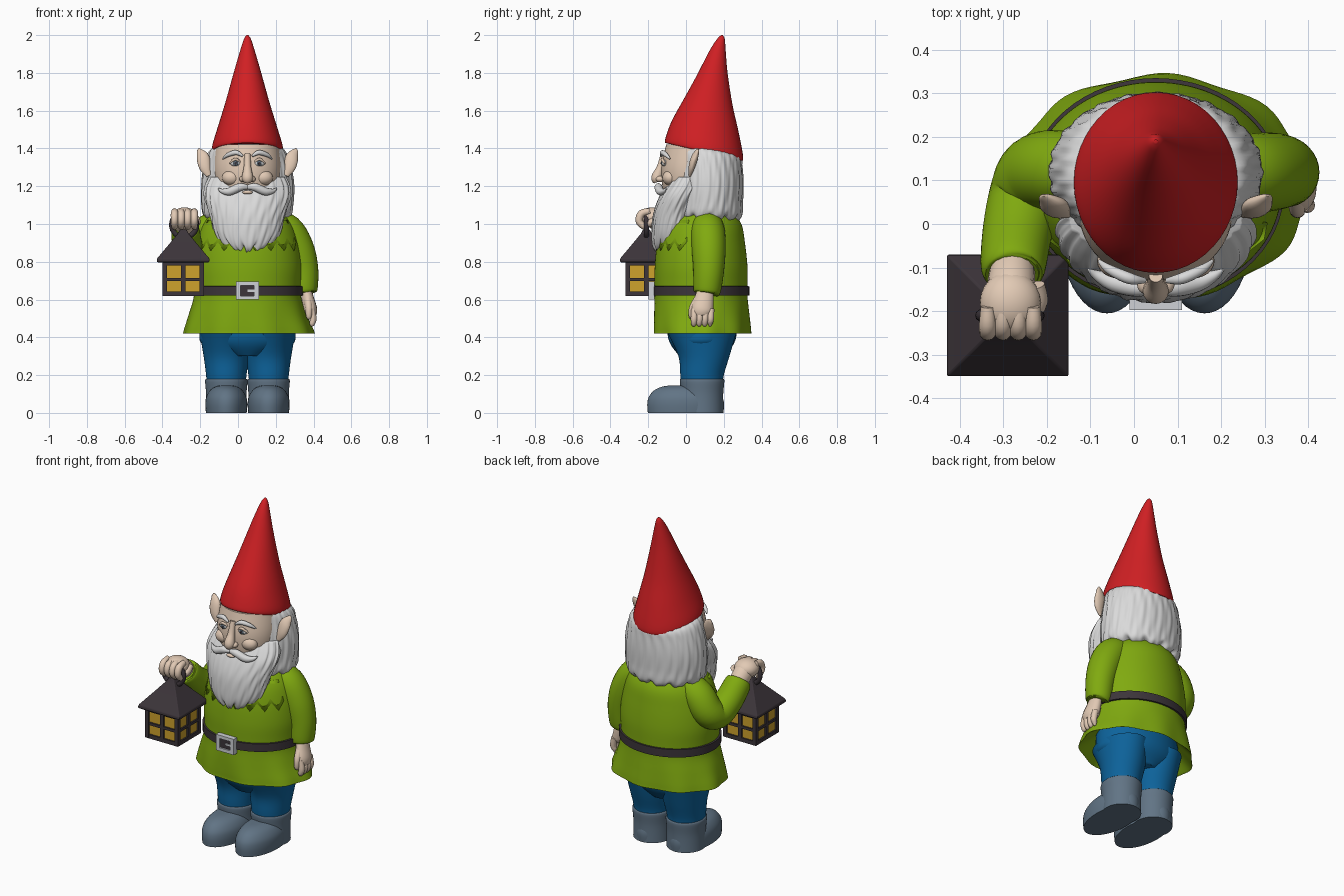
import bpy, bmesh, math
from mathutils import Vector, Matrix

if "Cube" in bpy.data.objects:
    bpy.data.objects.remove(bpy.data.objects["Cube"])

def material(name, r, g, b):
    m = bpy.data.materials.new(name)
    m.diffuse_color = (r, g, b, 1)
    m.use_nodes = True
    m.node_tree.nodes["Principled BSDF"].inputs["Base Color"].default_value = m.diffuse_color
    return m

RED = material("hat_red", .63, .014, .017)
GREEN = material("tunic_green", .215, .40, .005)
BLUE = material("trouser_blue", .004, .125, .33)
GREY = material("boot_grey", .12, .175, .235)
SKIN = material("skin", .76, .59, .46)
WHITE = material("hair_white", .70, .70, .70)
DARK = material("dark_iron", .045, .035, .042)
GOLD = material("window_gold", .62, .36, .025)
SILVER = material("buckle_silver", .62, .64, .67)
IRIS = material("iris_grey", .10, .14, .18)

def finish(name, bm, mat, smooth=True, angle=50):
    bmesh.ops.recalc_face_normals(bm, faces=bm.faces)
    me = bpy.data.meshes.new(name)
    bm.to_mesh(me)
    bm.free()
    me.materials.append(mat)
    ob = bpy.data.objects.new(name, me)
    bpy.context.collection.objects.link(ob)
    if smooth:
        bpy.ops.object.select_all(action='DESELECT')
        ob.select_set(True)
        bpy.context.view_layer.objects.active = ob
        bpy.ops.object.shade_smooth_by_angle(angle=math.radians(angle))
    return ob

def spline(keys, sub):
    """Catmull-Rom interpolation of equal-length tuples."""
    out = []
    k = [keys[0]] + list(keys) + [keys[-1]]
    for i in range(1, len(k) - 2):
        for s in range(sub):
            t = s / sub
            out.append([.5 * (2*b + (c-a)*t + (2*a-5*b+4*c-d)*t*t + (3*b-a-3*c+d)*t**3)
                        for a, b, c, d in zip(*k[i-1:i+3])])
    return out + [list(keys[-1])]

def skin_rings(name, rings, mat, angle=50):
    """Bridge rings of points and cap both ends."""
    bm = bmesh.new()
    vs = [[bm.verts.new(p) for p in r] for r in rings]
    n = len(vs[0])
    for a, b in zip(vs, vs[1:]):
        for i in range(n):
            bm.faces.new((a[i], a[(i+1) % n], b[(i+1) % n], b[i]))
    bm.faces.new(vs[0][::-1])
    bm.faces.new(vs[-1])
    return finish(name, bm, mat, angle=angle)

def loft(name, keys, mat, n=48, sub=5, shape=None, angle=50):
    """Stack of ellipses: (cx, cy, cz, rx, ry, slope in y); shape(a, z) -> (radius factor, dz)."""
    rings = []
    for cx, cy, cz, rx, ry, sl in spline([tuple(k) + (0,) * (6 - len(k)) for k in keys], sub):
        ring = []
        for i in range(n):
            a = math.tau * i / n
            f, dz = shape(a, cz) if shape else (1, 0)
            y = ry * f * math.sin(a)
            ring.append((cx + rx * f * math.cos(a), cy + y, cz + sl * y + dz))
        rings.append(ring)
    return skin_rings(name, rings, mat, angle)

def tube(name, keys, mat, ref=(1, 0, 0), squash=1, n=16, sub=5):
    """Round limb through (x, y, z, radius)."""
    pts = spline(keys, sub)
    rings = []
    for i, p in enumerate(pts):
        d = (Vector(pts[min(i+1, len(pts)-1)][:3]) - Vector(pts[max(i-1, 0)][:3])).normalized()
        u = Vector(ref)
        u = (u - d * u.dot(d)).normalized()
        v = d.cross(u)
        rings.append([Vector(p[:3]) + p[3] * (squash * math.cos(a) * u + math.sin(a) * v)
                      for a in (math.tau * j / n for j in range(n))])
    return skin_rings(name, rings, mat)

def ball(name, c, r, mat):
    bm = bmesh.new()
    bmesh.ops.create_uvsphere(bm, u_segments=24, v_segments=14, radius=1,
                              matrix=Matrix.Translation(c) @ Matrix.Diagonal((*r, 1)))
    return finish(name, bm, mat)

def box(name, c, s, mat):
    bm = bmesh.new()
    bmesh.ops.create_cube(bm, size=1, matrix=Matrix.Translation(c) @ Matrix.Diagonal((*s, 1)))
    return finish(name, bm, mat, smooth=False)

CX = .05  # the figure stands a little right of the origin

# Hat
loft("hat", [(CX, .1, 1.39, .165, .18, -.23), (CX, .095, 1.383, .185, .205, -.23),
             (CX, .097, 1.42, .185, .203, -.22), (CX, .101, 1.52, .155, .176, -.15),
             (CX, .117, 1.65, .115, .128, -.1), (CX, .142, 1.80, .073, .078, 0),
             (CX, .168, 1.92, .038, .042, 0), (CX, .185, 1.98, .018, .02, 0),
             (CX, .19, 2.0, .004, .004, 0)], RED)

# Head and face
loft("head", [(CX, .05, 1.10, .13, .15), (CX, .03, 1.20, .165, .155),
              (CX, .035, 1.30, .178, .165), (CX, .06, 1.42, .17, .165)], SKIN)
tube("nose", [(CX, -.118, 1.37, .016), (CX, -.135, 1.30, .02), (CX, -.154, 1.245, .03),
              (CX, -.15, 1.222, .02)], SKIN)
for s, side in ((-1, "right"), (1, "left")):
    ball(side + "_nostril", (CX + s*.025, -.138, 1.238), (.018, .022, .016), SKIN)
    ball(side + "_cheek", (CX + s*.085, -.085, 1.245), (.05, .04, .04), SKIN)
    ex = CX + s*.063
    ball(side + "_eyeball", (ex, -.113, 1.322), (.028, .017, .017), WHITE)
    ball(side + "_iris", (ex, -.127, 1.322), (.013, .005, .014), IRIS)
    ball(side + "_pupil", (ex, -.131, 1.322), (.006, .003, .007), DARK)
    tube(side + "_eyelid", [(ex - .032, -.112, 1.32, .005), (ex, -.126, 1.343, .008),
                            (ex + .032, -.112, 1.32, .005)], SKIN, ref=(0, 1, 0))
    tube(side + "_eyebrow", [(CX + s*.025, -.13, 1.36, .006), (CX + s*.06, -.125, 1.378, .013),
                             (CX + s*.105, -.105, 1.365, .011), (CX + s*.13, -.085, 1.345, .004)],
         WHITE, ref=(0, 1, 0))
    tube(side + "_moustache", [(CX, -.142, 1.195, .012), (CX + s*.04, -.146, 1.195, .021),
                               (CX + s*.095, -.135, 1.172, .021), (CX + s*.135, -.118, 1.175, .012),
                               (CX + s*.155, -.105, 1.19, .003)], WHITE, ref=(0, 1, 0))
    tube(side + "_ear", [(CX + s*.205, .02, 1.255, .012), (CX + s*.225, .03, 1.30, .03),
                         (CX + s*.235, .045, 1.35, .034), (CX + s*.252, .06, 1.385, .018),
                         (CX + s*.257, .065, 1.40, .004)], SKIN, ref=(0, 1, 0), squash=.55)
ball("lower_lip", (CX, -.142, 1.168), (.028, .014, .01), SKIN)

# Hair and beard with wavy strands and a ragged lower edge
def strands(k, amp, hem, jag):
    def f(a, z):
        w = math.sin(k*a + 5*math.sin(9*z)) + .6 * math.sin(1.7*k*a - 14*z)
        low = max(0, min(1, (hem + .1 - z) / .1))
        return 1 + amp * w, jag * low * math.sin(k * .5 * a + 1) + jag * .6 * low * math.sin(k*a)
    return f

loft("hair", [(CX, .12, 1.02, .17, .14), (CX, .115, 1.045, .23, .182), (CX, .118, 1.12, .243, .182),
              (CX, .12, 1.22, .243, .182, -.03), (CX, .12, 1.32, .225, .178, -.1),
              (CX, .12, 1.385, .20, .172, -.18), (CX, .12, 1.41, .15, .14, -.2)],
     WHITE, n=144, shape=strands(24, .011, 1.02, .012), angle=80)
loft("beard", [(CX, -.09, .855, .05, .06), (CX, -.085, .885, .125, .09), (CX, -.075, .95, .172, .106),
               (CX, -.06, 1.05, .198, .113), (CX, -.03, 1.14, .225, .113), (CX, .0, 1.20, .222, .108),
               (CX, .02, 1.25, .20, .09)],
     WHITE, n=144, shape=strands(20, .016, .86, .014), angle=80)

# Tunic with gentle folds in the skirt
def folds(a, z):
    return 1 + .02 * max(0, min(1, (.6 - z) / .18)) * math.sin(9*a + .6), 0

loft("tunic", [(CX, .085, .50, .24, .19), (.055, .085, .425, .335, .25), (.055, .085, .435, .342, .256),
               (CX, .082, .52, .312, .252), (CX, .08, .61, .285, .246), (CX, .08, .68, .285, .246),
               (CX, .08, .78, .288, .245), (CX, .08, .90, .27, .232), (CX, .085, 1.0, .235, .208),
               (CX, .09, 1.07, .17, .15), (CX, .09, 1.10, .08, .08)], GREEN, n=96, shape=folds)

# Jagged leaf collar under the beard
bm = bmesh.new()
prev = None
for i in range(17):
    a = math.radians(-160 + i * 140 / 16)
    z = .86 if i % 2 else .905
    f = 1.06 if i % 2 else 1.02
    pair = [bm.verts.new((CX + r*math.cos(a), .083 + q*math.sin(a), h))
            for r, q, h in ((.225, .20, 1.02), (.268*f, .232*f, z))]
    if prev:
        bm.faces.new((prev[0], pair[0], pair[1], prev[1]))
    prev = pair
collar = finish("collar", bm, GREEN, angle=30)
collar.modifiers.new("thickness", 'SOLIDIFY').thickness = .012

# Belt and buckle
loft("belt", [(CX, .08, .62, .275, .235), (CX, .08, .622, .295, .255), (CX, .08, .67, .295, .255),
              (CX, .08, .672, .275, .235)], DARK, n=64, sub=1, angle=40)
for s in (-1, 1):
    box("buckle_side", (CX + s*.048, -.183, .647), (.024, .03, .096), SILVER)
    box("buckle_bar", (CX, -.183, .647 + s*.038), (.12, .03, .02), SILVER)
box("buckle_plate", (CX, -.176, .647), (.08, .025, .06), DARK)
box("buckle_prong", (CX + .02, -.189, .647), (.04, .012, .012), SILVER)

# Trousers and boots
loft("trouser_seat", [(CX, .085, .30, .10, .12), (CX, .085, .36, .235, .165), (CX, .085, .42, .255, .183),
                      (CX, .085, .52, .25, .18)], BLUE)
for s, side in ((-1, "right"), (1, "left")):
    x = CX + s*.112
    loft(side + "_trouser_leg", [(x, .085, .14, .102, .11), (x, .085, .20, .107, .115),
                                 (x, .095, .30, .12, .135), (x + s*.006, .085, .42, .135, .18)], BLUE)
    loft(side + "_boot_shaft", [(x, .085, 0, .108, .112), (x, .085, .10, .107, .112),
                                (x, .085, .172, .112, .118), (x, .085, .18, .10, .108)], GREY)
    loft(side + "_boot_foot", [(x, -.002, 0, .108, .2), (x, -.002, .05, .111, .203),
                               (x, -.002, .09, .104, .192), (x, 0, .125, .08, .16),
                               (x, .005, .143, .045, .11), (x, .01, .146, .01, .04)], GREY)

# Lowered arm and hand
tube("left_sleeve", [(.17, .11, 1.01, .075), (.255, .115, .965, .09), (.312, .12, .87, .09),
                     (.343, .12, .76, .082), (.348, .112, .65, .073), (.35, .11, .63, .06)],
     GREEN, n=32)
tube("left_palm", [(.36, .105, .66, .04), (.37, .095, .60, .052), (.382, .085, .545, .058),
                   (.385, .085, .515, .045)], SKIN, squash=.65)
for i in range(4):
    y = .045 + i*.029
    tube("left_finger", [(.388, y, .55, .018), (.398, y - .002, .50, .018),
                         (.392, y - .004, .47 + .006*(i == 3), .014), (.388, y - .004, .458, .005)], SKIN, n=12)
tube("left_thumb", [(.37, .06, .60, .02), (.375, .035, .555, .019), (.375, .03, .51, .015),
                    (.373, .032, .495, .005)], SKIN, n=12)

# Raised arm and fist
tube("right_sleeve", [(-.07, .12, 1.01, .075), (-.165, .125, .955, .09), (-.222, .115, .87, .09),
                      (-.25, .06, .835, .084), (-.268, -.02, .885, .08), (-.278, -.10, .965, .074),
                      (-.279, -.115, .98, .06)], GREEN, n=32)
tube("right_wrist", [(-.278, -.09, .965, .05), (-.282, -.14, 1.01, .055), (-.285, -.18, 1.035, .05)], SKIN)
ball("right_fist", (-.284, -.18, 1.035), (.07, .072, .053), SKIN)
for i in range(4):
    x = -.336 + i*.035
    tube("right_finger", [(x, -.19, 1.068, .016), (x, -.235, 1.055, .02), (x, -.248, 1.015, .019),
                          (x, -.22, .985, .016), (x, -.20, .98, .006)], SKIN, n=12)
tube("right_thumb", [(-.225, -.14, 1.03, .02), (-.218, -.18, 1.01, .02), (-.235, -.215, .99, .015)], SKIN, n=12)

# Lantern: carrying ring, roof, glass and window frames
LX, LY = -.29, -.21
bm = bmesh.new()
rings = [[bm.verts.new((-.285 + (.066 + .014*math.cos(b))*math.cos(a), LY + .014*math.sin(b),
                        .995 + (.066 + .014*math.cos(b))*math.sin(a)))
          for b in (math.tau*j/10 for j in range(10))] for a in (math.tau*i/32 for i in range(32))]
for i in range(32):
    for j in range(10):
        p, q = rings[i], rings[(i+1) % 32]
        bm.faces.new((p[j], p[(j+1) % 10], q[(j+1) % 10], q[j]))
finish("lantern_ring", bm, DARK)

def square(h, z):
    return [(LX + i*h, LY + j*h, z) for i, j in ((-1, -1), (1, -1), (1, 1), (-1, 1))]
roof = skin_rings("lantern_roof", [square(.135, .797), square(.14, .803), square(.138, .818),
                                   square(.075, .893), square(.028, .95), square(.018, .97)], DARK, 20)
bevel = roof.modifiers.new("soft_edges", 'BEVEL')
bevel.width = .006
bevel.segments = 2
box("lantern_glass", (LX, LY, .71), (.2, .2, .17), GOLD)
for z, h in ((.63, .024), (.707, .016), (.79, .02)):
    box("lantern_rail", (LX, LY, z), (.218, .218, h), DARK)
for i in (-1, 1):
    box("lantern_mullion", (LX, LY + i*.1, .71), (.024, .018, .18), DARK)
    box("lantern_mullion", (LX + i*.1, LY, .71), (.018, .024, .18), DARK)
    for j in (-1, 1):
        box("lantern_post", (LX + i*.099, LY + j*.099, .71), (.024, .024, .18), DARK)
